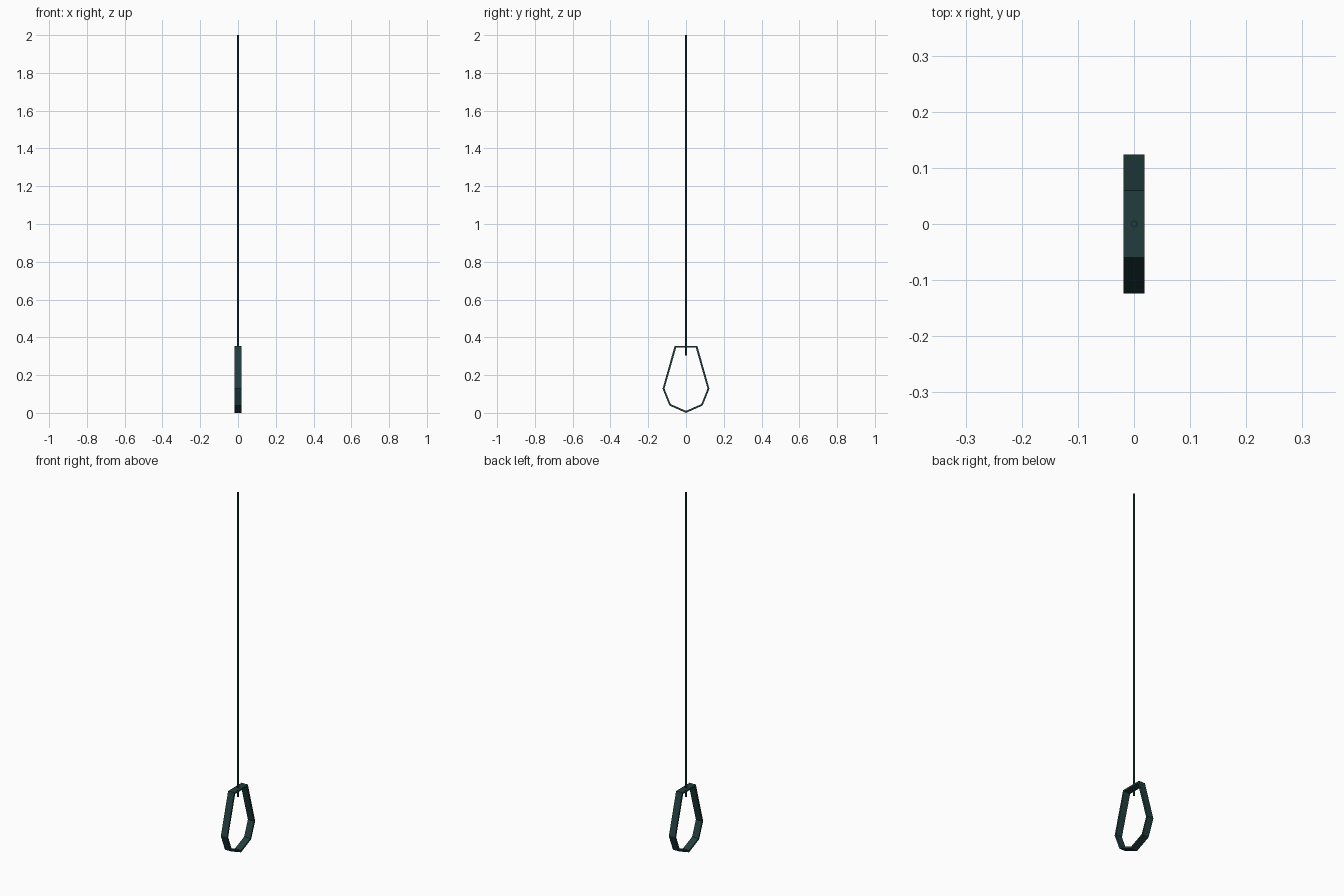
import bpy, bmesh, math

if "Cube" in bpy.data.objects:
    bpy.data.objects.remove(bpy.data.objects["Cube"])

mat = bpy.data.materials.new("dark teal")
mat.diffuse_color = (0.016, 0.048, 0.048, 1)
mat.use_nodes = True
mat.node_tree.nodes["Principled BSDF"].inputs["Base Color"].default_value = mat.diffuse_color


def finish(bm, name):
    bmesh.ops.recalc_face_normals(bm, faces=bm.faces)
    me = bpy.data.meshes.new(name)
    bm.to_mesh(me)
    bm.free()
    me.materials.append(mat)
    ob = bpy.data.objects.new(name, me)
    bpy.context.collection.objects.link(ob)
    return ob


# Hand loop: seven-sided flat band, outer and inner outlines in y, z
def mirrored(bottom, half):
    return [(0, bottom)] + half + [(-y, z) for y, z in reversed(half)]


outer = mirrored(0.0, [(0.088, 0.039), (0.124, 0.128), (0.060, 0.355)])
inner = mirrored(0.011, [(0.081, 0.046), (0.114, 0.129), (0.052, 0.345)])
W = 0.019
bm = bmesh.new()
rings = [[bm.verts.new((x, y, z)) for y, z in pts]
         for x, pts in ((-W, outer), (W, outer), (W, inner), (-W, inner))]
n = len(outer)
for k in range(4):
    a, b = rings[k], rings[(k + 1) % 4]
    for i in range(n):
        j = (i + 1) % n
        bm.faces.new((a[i], a[j], b[j], b[i]))
finish(bm, "hand_loop")

# Hanging rod: thin, passes through the top of the loop
bm = bmesh.new()
bmesh.ops.create_cone(bm, cap_ends=True, segments=8, radius1=0.006,
                      radius2=0.006, depth=1.695)
bmesh.ops.translate(bm, verts=bm.verts, vec=(0, 0, 0.305 + 1.695 / 2))
finish(bm, "hanging_rod")
